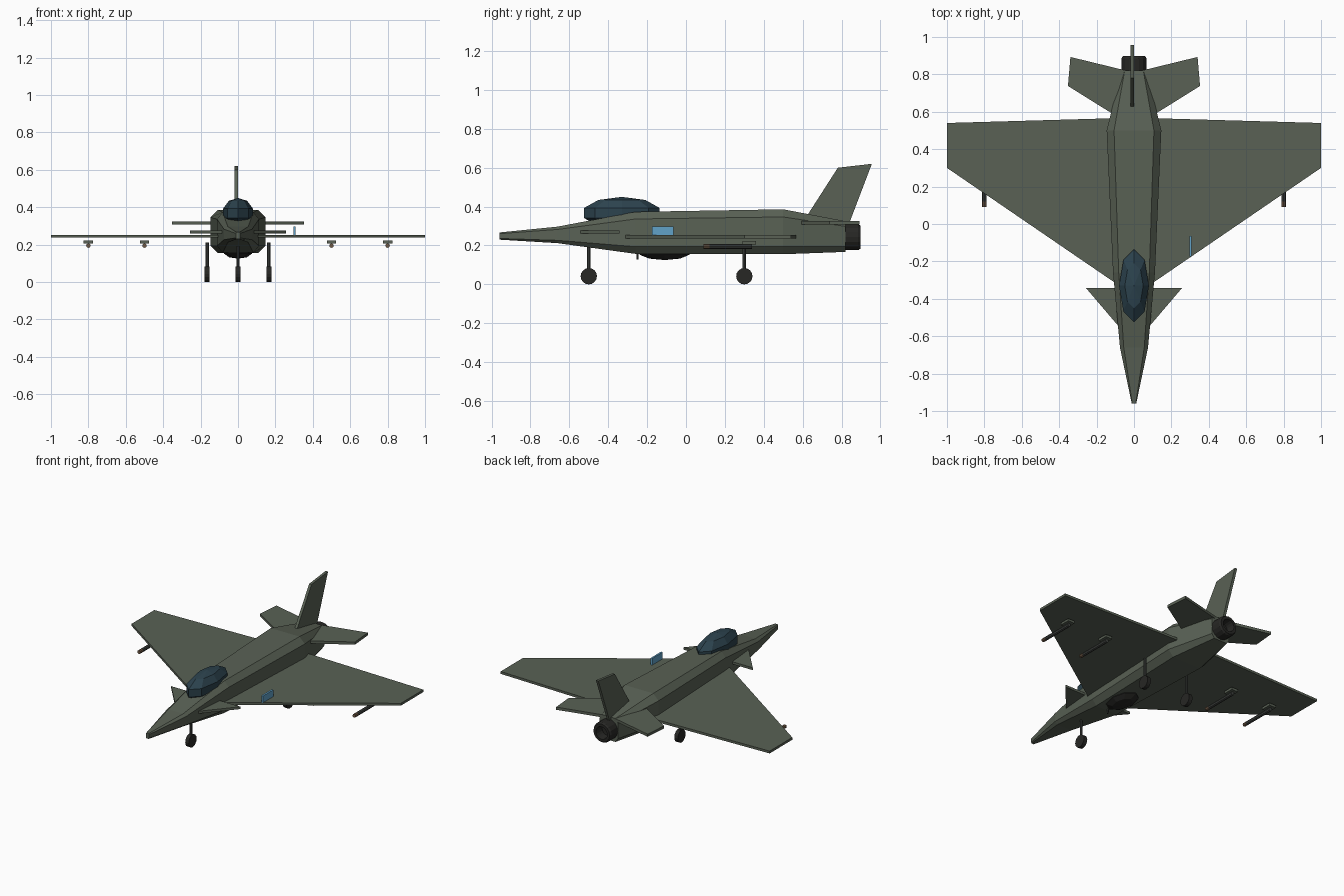
import bpy, bmesh, math
from mathutils import Matrix, Vector

if "Cube" in bpy.data.objects:
    bpy.data.objects.remove(bpy.data.objects["Cube"])


def mat(name, c):
    m = bpy.data.materials.new(name)
    m.diffuse_color = (*c, 1)
    m.use_nodes = True
    m.node_tree.nodes["Principled BSDF"].inputs["Base Color"].default_value = m.diffuse_color
    return m


GREEN = mat("olive_paint", (0.10, 0.12, 0.09))
GLASS = mat("dark_glass", (0.025, 0.055, 0.075))
DARK = mat("dark_metal", (0.02, 0.02, 0.018))
METAL = mat("gear_metal", (0.05, 0.055, 0.05))
TAN = mat("missile_tip", (0.16, 0.10, 0.06))
BLUE = mat("blue_panel", (0.12, 0.36, 0.58))


def finish(name, bm, m):
    bmesh.ops.recalc_face_normals(bm, faces=bm.faces)
    me = bpy.data.meshes.new(name)
    bm.to_mesh(me)
    bm.free()
    me.materials.append(m)
    ob = bpy.data.objects.new(name, me)
    bpy.context.collection.objects.link(ob)
    return ob


def loft(name, rings, m):
    bm = bmesh.new()
    rows = [[bm.verts.new(p) for p in r] for r in rings]
    n = len(rows[0])
    for a, b in zip(rows, rows[1:]):
        for i in range(n):
            bm.faces.new((a[i], a[(i + 1) % n], b[(i + 1) % n], b[i]))
    bm.faces.new(rows[0])
    bm.faces.new(rows[-1])
    return finish(name, bm, m)


def plate(name, pts, z0, z1, m=GREEN):
    """Flat surface: outline in x, y, extruded in z."""
    return loft(name, [[(x, y, z) for x, y in pts] for z in (z0, z1)], m)


def rod(name, center, r, length, axis, m, seg=12, r2=None):
    bm = bmesh.new()
    rot = Vector((0, 0, 1)).rotation_difference(Vector(axis)).to_matrix().to_4x4()
    bmesh.ops.create_cone(bm, cap_ends=True, segments=seg, radius1=r,
                          radius2=r if r2 is None else r2, depth=length,
                          matrix=Matrix.Translation(center) @ rot)
    return finish(name, bm, m)


def box(name, c, s, m):
    bm = bmesh.new()
    bmesh.ops.create_cube(bm, size=1, matrix=Matrix.LocRotScale(Vector(c), None, Vector(s)))
    return finish(name, bm, m)


def blob(name, c, s, m, seg=8, rings=5):
    bm = bmesh.new()
    turn = Matrix.Rotation(math.pi / 2, 4, 'Z')
    bmesh.ops.create_uvsphere(bm, u_segments=seg, v_segments=rings, radius=1, matrix=
                              Matrix.LocRotScale(Vector(c), None, Vector(s)) @ turn)
    return finish(name, bm, m)


# Fuselage: chamfered sections (y, half width, bottom, top)
def section(y, w, zb, zt):
    c = 0.17 * (zt - zb)
    half = [(0.73 * w, zb), (w, zb + c), (w, zt - c), (0.73 * w, zt)]
    return [(x, y, z) for x, z in half] + [(-x, y, z) for x, z in reversed(half)]


loft("fuselage", [section(*s) for s in (
    (-0.96, 0.012, 0.23, 0.267), (-0.66, 0.075, 0.212, 0.297),
    (-0.26, 0.112, 0.157, 0.373), (0.50, 0.146, 0.155, 0.386),
    (0.82, 0.068, 0.167, 0.325))], GREEN)

# Canopy and belly fairing
blob("canopy", (0, -0.33, 0.367), (0.084, 0.205, 0.083), GLASS)
blob("belly_fairing", (0, -0.11, 0.165), (0.08, 0.135, 0.04), DARK)
rod("belly_antenna", (0, -0.25, 0.147), 0.005, 0.036, (0, 0, 1), METAL, 6)

# Wings, canards and tailplanes
for side, s in (("left", -1), ("right", 1)):
    def flip(pts):
        return [(s * x, y) for x, y in pts]
    plate(side + "_wing", flip([(0.02, -0.37), (1, 0.30), (1, 0.54), (0.02, 0.568)]),
          0.237, 0.253)
    plate(side + "_canard", flip([(0.05, -0.585), (0.257, -0.342), (0.05, -0.342)]),
          0.261, 0.277)
    plate(side + "_tailplane", flip([(0.02, 0.53), (0.353, 0.738), (0.34, 0.893), (0.02, 0.815)]),
          0.307, 0.325)
    # Missiles with tail blocks
    for tag, x in (("inner", 0.5), ("outer", 0.8)):
        rod(f"{side}_{tag}_missile", (s * x, 0.23, 0.195), 0.012, 0.22, (0, 1, 0), METAL, 8)
        rod(f"{side}_{tag}_missile_tip", (s * x, 0.105, 0.195), 0.012, 0.03, (0, 1, 0), TAN, 8)
        box(f"{side}_{tag}_pylon", (s * x, 0.325, 0.214), (0.05, 0.07, 0.016), GREEN)

# Tail fin
fin = [(0.595, 0.31), (0.781, 0.60), (0.956, 0.62), (0.838, 0.31)]
loft("tail_fin", [[(x, y, z) for y, z in fin] for x in (-0.018, 0.0)], GREEN)

# Exhaust nozzle, turned from a profile
prof = [(0.062, 0.79), (0.067, 0.815), (0.067, 0.885), (0.06, 0.897),
        (0.042, 0.897), (0.036, 0.84)]
loft("exhaust_nozzle", [[(r * math.cos(a), y, 0.243 + r * math.sin(a))
     for a in (math.tau * i / 16 for i in range(16))] for r, y in prof], DARK)

# Landing gear
for tag, x, y in (("nose", 0, -0.5), ("left_main", -0.165, 0.3), ("right_main", 0.165, 0.3)):
    top = 0.21 if x == 0 else 0.212
    rod(tag + "_strut", (x, y, (top + 0.042) / 2), 0.009, top - 0.042, (0, 0, 1), METAL, 8)
    rod(tag + "_wheel", (x, y, 0.042), 0.042, 0.026, (1, 0, 0), DARK, 16)

# Blue upright panel on one wing
box("wing_panel", (0.302, -0.12, 0.275), (0.012, 0.11, 0.046), BLUE)
